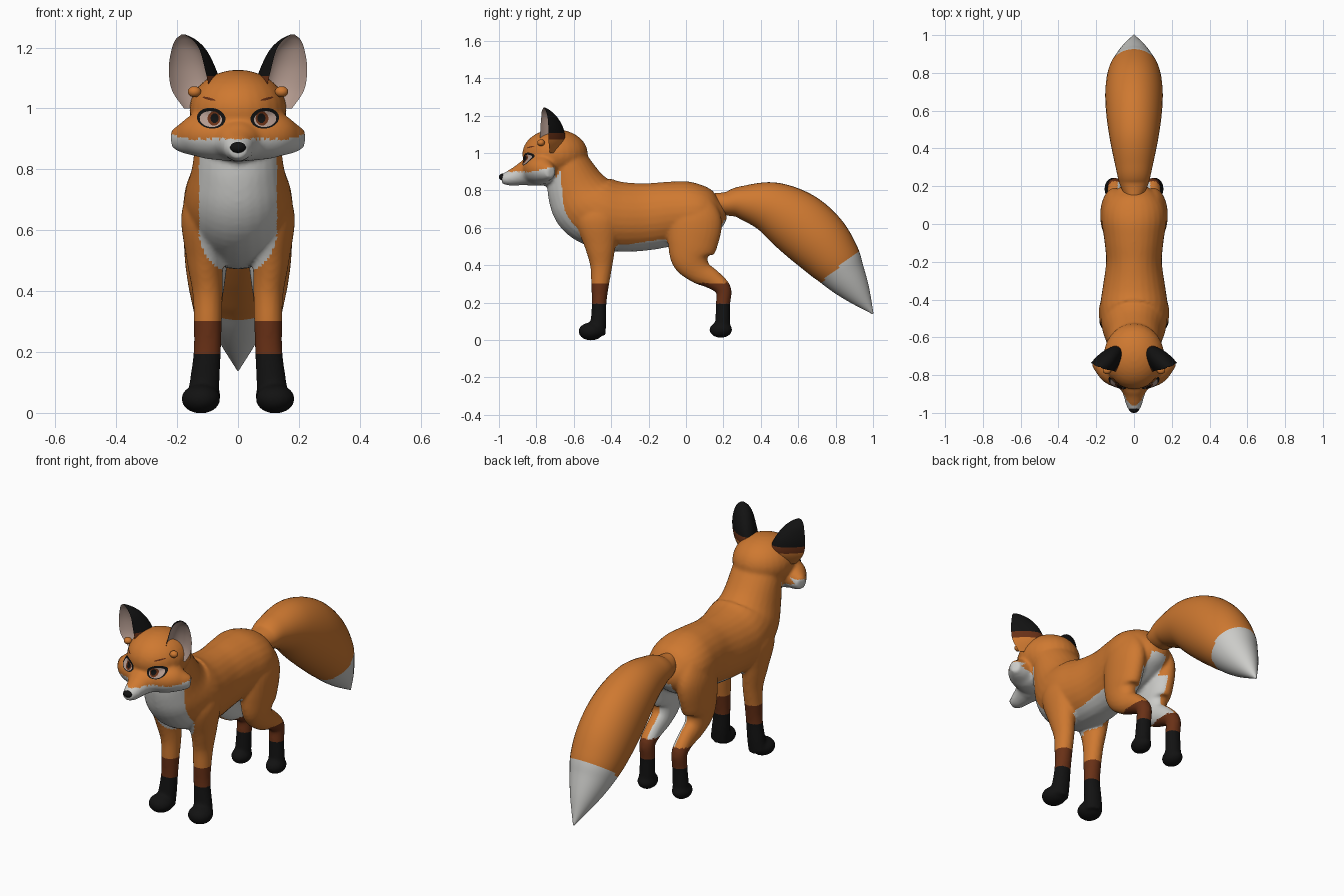
import bpy, bmesh, math
from mathutils import Vector, Matrix
from mathutils.bvhtree import BVHTree

if "Cube" in bpy.data.objects:
    bpy.data.objects.remove(bpy.data.objects["Cube"])

COLOURS = {
    "orange_fur": (0.62, 0.19, 0.03), "white_fur": (0.60, 0.60, 0.58),
    "black_fur": (0.006, 0.006, 0.006), "brown_fur": (0.14, 0.03, 0.008),
    "inner_ear_pink": (0.46, 0.33, 0.28),
}
MATS = []
for name, col in COLOURS.items():
    m = bpy.data.materials.new(name)
    m.diffuse_color = (*col, 1)
    m.use_nodes = True
    m.node_tree.nodes["Principled BSDF"].inputs["Base Color"].default_value = m.diffuse_color
    MATS.append(m)
ORANGE, WHITE, BLACK, BROWN, PINK = range(5)


def finish(bm, name, rule=None, sharp=60, mat=ORANGE):
    """Turn a bmesh into a shaded, coloured object."""
    me = bpy.data.meshes.new(name)
    bm.to_mesh(me)
    bm.free()
    for m in MATS:
        me.materials.append(m)
    for p in me.polygons:
        p.material_index = rule(p.center, p.normal) if rule else (p.material_index or mat)
    me.shade_smooth()
    me.set_sharp_from_angle(angle=math.radians(sharp))
    ob = bpy.data.objects.new(name, me)
    bpy.context.collection.objects.link(ob)
    return ob


def spline(pts, sub):
    """Smooth interpolation through stations of any dimension."""
    out = []
    for i in range(len(pts) - 1):
        p0, p1, p2, p3 = (pts[max(0, min(len(pts) - 1, i + k))] for k in (-1, 0, 1, 2))
        for s in range(sub):
            t = s / sub
            out.append([0.5 * (2 * b + (c - a) * t + (2 * a - 5 * b + 4 * c - d) * t * t
                               + (3 * b - a - 3 * c + d) * t ** 3)
                        for a, b, c, d in zip(p0, p1, p2, p3)])
    return out + [list(pts[-1])]


def skin(bm, rings, front_mat=None):
    """Bridge rings of points into a closed tube."""
    vs = [[bm.verts.new(p) for p in r] for r in rings]
    n = len(vs[0])
    for r, q in zip(vs, vs[1:]):
        for j in range(n):
            f = bm.faces.new((r[j], r[(j + 1) % n], q[(j + 1) % n], q[j]))
            if front_mat is not None and j >= n // 2:
                f.material_index = front_mat
    bm.faces.new(vs[0][::-1])
    bm.faces.new(vs[-1])
    bmesh.ops.recalc_face_normals(bm, faces=bm.faces)


def tube(bm, stations, side=(1, 0, 0), n=28, sub=6):
    """Elliptical tube; stations are x, y, z, radius along side, other radius."""
    st = spline(stations, sub)
    side, rings = Vector(side), []
    for i, s in enumerate(st):
        t = (Vector(st[min(i + 1, len(st) - 1)][:3]) - Vector(st[max(i - 1, 0)][:3])).normalized()
        a = (side - t * side.dot(t)).normalized()
        b = t.cross(a)
        rings.append([Vector(s[:3]) + a * max(s[3], .001) * math.cos(k * math.tau / n)
                      + b * max(s[4], .001) * math.sin(k * math.tau / n) for k in range(n)])
    skin(bm, rings)


def ball(bm, loc, size):
    bmesh.ops.create_uvsphere(bm, u_segments=28, v_segments=18, radius=1,
                              matrix=Matrix.Translation(loc) @ Matrix.Diagonal((*size, 1)))


def mirrored(stations, s):
    return [(p[0] * s, *p[1:]) for p in stations]


# Body: neck, torso, head and legs blended together
bm = bmesh.new()
tube(bm, [(0, -.68, 1.03, .12, .09), (0, -.635, .945, .135, .115), (0, -.585, .81, .15, .162),
          (0, -.53, .725, .172, .188), (0, -.44, .675, .18, .19), (0, -.33, .657, .165, .186),
          (0, -.2, .66, .148, .179), (0, -.08, .675, .158, .172), (0, .02, .68, .172, .168),
          (0, .1, .685, .16, .142), (0, .165, .69, .11, .10), (0, .205, .70, .05, .05)])
# cranium, jaw and muzzle
ball(bm, (0, -.70, .995), (.16, .175, .132))
ball(bm, (0, -.79, .895), (.13, .10, .067))
tube(bm, [(0, -.72, .91, .11, .085), (0, -.84, .896, .085, .072), (0, -.9, .878, .058, .053),
          (0, -.95, .865, .044, .039), (0, -.985, .863, .03, .026)])
for s in (1, -1):
    # cheek ruff
    tube(bm, mirrored([(0, -.79, .91, .10, .085), (.11, -.77, .913, .085, .078),
                       (.17, -.745, .903, .055, .055), (.212, -.722, .897, .025, .032)], s), (0, 1, 0))
    # front leg and paw
    tube(bm, mirrored([(.10, -.47, .72, .06, .09), (.11, -.47, .64, .077, .12),
                       (.108, -.458, .5, .06, .083), (.1, -.453, .4, .05, .060),
                       (.099, -.459, .3, .046, .048), (.101, -.464, .2, .045, .039),
                       (.11, -.468, .1, .049, .042), (.118, -.475, .03, .053, .044)], s))
    ball(bm, (.122 * s, -.508, .046), (.064, .067, .048))
    # hind leg and paw
    tube(bm, mirrored([(.09, .045, .74, .06, .10), (.1, .05, .64, .077, .142),
                       (.104, .035, .52, .072, .135), (.104, .028, .435, .062, .107),
                       (.102, .07, .368, .05, .07), (.1, .145, .322, .043, .052),
                       (.1, .2, .27, .041, .042), (.1, .198, .19, .04, .038),
                       (.104, .196, .1, .042, .04), (.106, .195, .04, .043, .042)], s))
    ball(bm, (.107 * s, .186, .055), (.05, .061, .043))
rough = finish(bm, "body_blend")
mod = rough.modifiers.new("blend", 'REMESH')
mod.mode, mod.voxel_size = 'VOXEL', 0.009
mod = rough.modifiers.new("soften", 'SMOOTH')
mod.factor, mod.iterations = 0.5, 5
blended = bpy.data.meshes.new_from_object(rough.evaluated_get(bpy.context.evaluated_depsgraph_get()))
bpy.data.objects.remove(rough)


def body_colour(c, n):
    ax = abs(c.x)
    inward = n.x * (1 if c.x > 0 else -1) < -.25
    if c.z < .195:
        return BLACK
    if c.z < .305:
        return BROWN
    # jaw and cheeks
    if c.y < -.70 and .8 < c.z < .87 + .2 * (c.y + .98):
        return WHITE
    # chest bib, rounded at the bottom
    width = .128 * math.sqrt(max(0, 1 - (max(0, .6 - c.z) / .145) ** 2))
    if ax < width and n.y < -.2 and c.y < -.45 and c.z < .9:
        return WHITE
    # belly
    if n.z < -.55 and ax < .1 and c.z > .45 and -.6 < c.y < -.06:
        return WHITE
    # inner thighs and under the tail
    if c.y > -.08 and ((ax < .085 and inward and c.z < .55) or (ax < .048 and c.z < .64)):
        return WHITE
    return ORANGE


bm = bmesh.new()
bm.from_mesh(blended)
skin_tree = BVHTree.FromBMesh(bm)
finish(bm, "body", body_colour)

# Tail with a pale tip
bm = bmesh.new()
tube(bm, [(0, .15, .735, .05, .05), (0, .22, .73, .078, .064), (0, .30, .735, .097, .09),
          (0, .45, .708, .128, .14), (0, .585, .633, .147, .17), (0, .70, .535, .152, .17),
          (0, .79, .43, .14, .147), (0, .85, .345, .112, .115), (0, .92, .25, .067, .07),
          (0, 1.0, .14, .003, .003)], n=36, sub=8)
finish(bm, "tail", lambda c, n: WHITE if .175 * c.y - .205 * c.z > .063 else ORANGE)

# Nose
bm = bmesh.new()
ball(bm, (0, -.982, .872), (.026, .018, .018))
finish(bm, "nose", mat=BLACK)


def decal(name, x, z, rx, rz, mat, lift, tilt=0.0):
    """Thin oval plate laid on the face."""
    bm = bmesh.new()

    def put(u, v):
        px = x + u * math.cos(tilt) - v * math.sin(tilt)
        pz = z + u * math.sin(tilt) + v * math.cos(tilt)
        hit = skin_tree.ray_cast(Vector((px, -2, pz)), Vector((0, 1, 0)))
        return bm.verts.new(hit[0] + Vector((0, -lift, 0)))

    n = 24
    mid = put(0, 0)
    prev = None
    for k in (1, 2, 3, 4):
        ring = [put(rx * k / 4 * math.cos(j * math.tau / n), rz * k / 4 * math.sin(j * math.tau / n))
                for j in range(n)]
        for j in range(n):
            i = (j + 1) % n
            bm.faces.new((prev[j], ring[j], ring[i], prev[i]) if prev else (mid, ring[j], ring[i]))
        prev = ring
    for f in bm.faces:
        f.normal_update()
        if f.normal.y > 0:
            f.normal_flip()
    finish(bm, name, mat=mat)


for s, label in ((1, "right"), (-1, "left")):
    # Eye, from the lid line inward
    decal(label + "_eyelid", .088 * s, .968, .047, .034, BLACK, .003, .12 * s)
    decal(label + "_eye_white", .089 * s, .965, .037, .026, PINK, .005, .12 * s)
    decal(label + "_iris", .079 * s, .967, .021, .023, BROWN, .007)
    decal(label + "_pupil", .077 * s, .968, .013, .016, BLACK, .009)
    decal(label + "_brow", .095 * s, 1.032, .022, .004, BROWN, .004, .25 * s)

    # Ear: crescent rings, hollow side facing forward and outward
    wide, back = Vector((.94 * s, .34, 0)), Vector((-.6 * s, .8, 0))
    stations = spline([(.13 * s, -.745, 1.0, .05, .07), (.155 * s, -.757, 1.06, .066, .135),
                       (.168 * s, -.757, 1.13, .063, .125), (.172 * s, -.757, 1.19, .05, .085),
                       (.177 * s, -.76, 1.225, .031, .045), (.18 * s, -.76, 1.243, .006, .008)], 6)
    rings = []
    for x, y, z, w, d in stations:
        ring = []
        for k in range(32):
            t = k * math.tau / 32
            depth = math.sin(t) if k <= 16 else -.6 * math.sin(t)
            ring.append(Vector((x, y, z)) + wide * w * math.cos(t) + back * d * depth)
        rings.append(ring)
    bm = bmesh.new()
    skin(bm, rings, PINK)
    for f in bm.faces:
        if f.material_index != PINK:
            z = f.calc_center_median().z
            f.material_index = BLACK if z > 1.11 else BROWN if z > 1.075 else ORANGE
    finish(bm, label + "_ear", sharp=50)

    # Small fur tuft at the ear opening
    bm = bmesh.new()
    ball(bm, (.143 * s, -.775, 1.055), (.022, .02, .018))
    finish(bm, label + "_ear_tuft")
